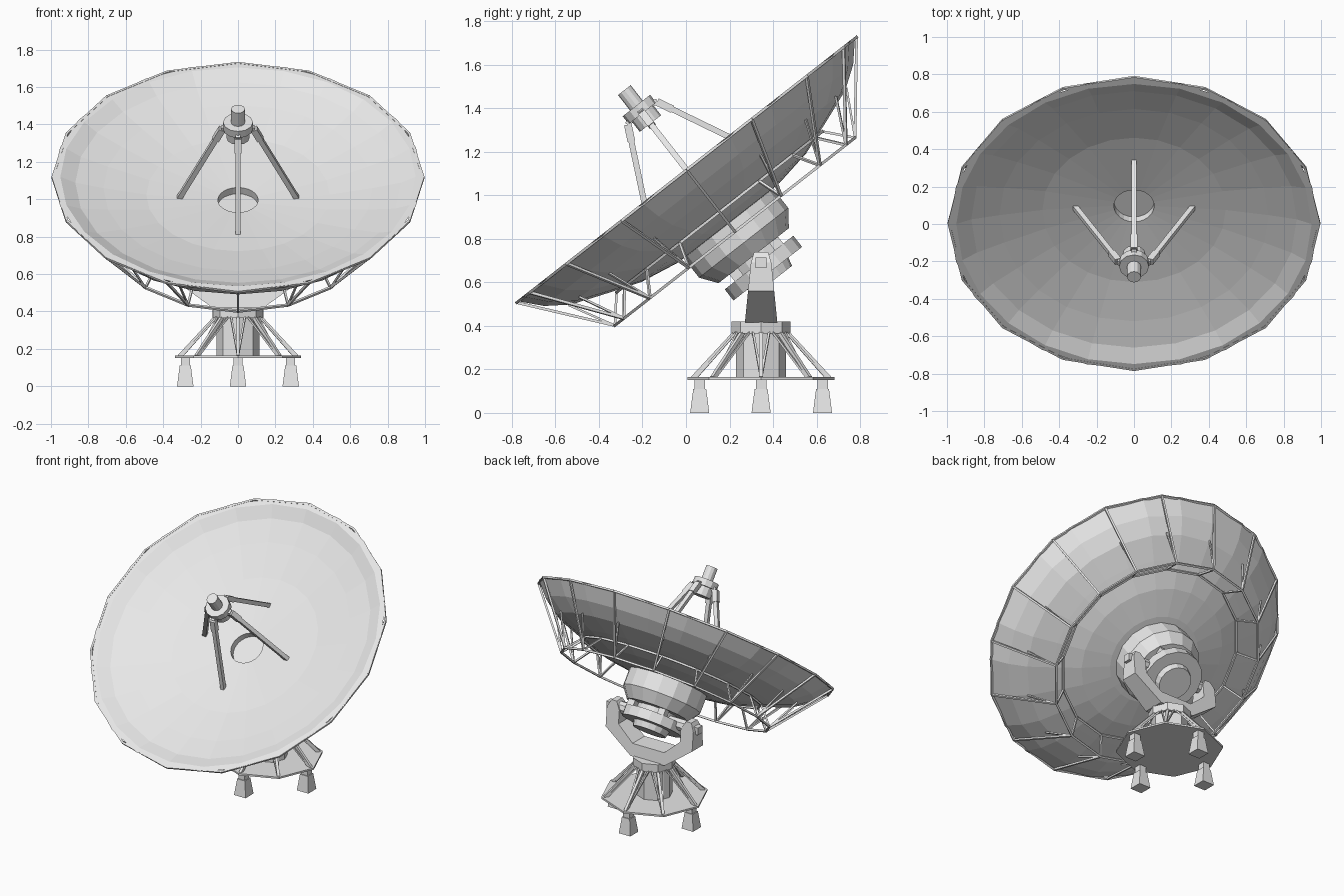
import bpy, bmesh
from math import sin, cos, pi, radians
from mathutils import Matrix, Vector

if "Cube" in bpy.data.objects:
    bpy.data.objects.remove(bpy.data.objects["Cube"])

paint = bpy.data.materials.new("light_grey")
paint.use_nodes = True
GREY = (0.8, 0.8, 0.8, 1)
paint.diffuse_color = GREY
paint.node_tree.nodes["Principled BSDF"].inputs["Base Color"].default_value = GREY

# Frames: tilted dish (z along its axis) and upright pedestal
DISH = Matrix.Translation((0, 0, 1.12)) @ Matrix.Rotation(radians(38), 4, 'X')
BASE = Matrix.Translation((0, 0.345, 0))


def finish(name, bm, frame):
    bmesh.ops.recalc_face_normals(bm, faces=bm.faces)
    bm.transform(frame)
    mesh = bpy.data.meshes.new(name)
    bm.to_mesh(mesh)
    bm.free()
    mesh.materials.append(paint)
    obj = bpy.data.objects.new(name, mesh)
    bpy.context.collection.objects.link(obj)
    return obj


def polar(r, turn, z):
    """Point at a fraction of a full turn around the frame's axis."""
    return Vector((r * cos(2 * pi * turn), r * sin(2 * pi * turn), z))


def lathe(name, profile, sides, frame):
    """Revolve an (r, z) profile that starts and ends on the axis."""
    bm = bmesh.new()
    verts = [bm.verts.new((r, 0, z)) for r, z in profile]
    edges = [bm.edges.new(pair) for pair in zip(verts, verts[1:])]
    bmesh.ops.spin(bm, geom=verts + edges, cent=(0, 0, 0), axis=(0, 0, 1),
                   angle=2 * pi, steps=sides, use_merge=True)
    bmesh.ops.remove_doubles(bm, verts=bm.verts, dist=0.0005)
    return finish(name, bm, frame)


def bar(bm, a, b, radius, sides=4):
    a, b = Vector(a), Vector(b)
    d = b - a
    place = (Matrix.Translation((a + b) / 2) @ d.to_track_quat('Z', 'Y').to_matrix().to_4x4()
             @ Matrix.Rotation(pi / 4, 4, 'Z'))
    bmesh.ops.create_cone(bm, cap_ends=True, segments=sides, radius1=radius,
                          radius2=radius, depth=d.length, matrix=place)


# Reflector: shallow bowl in front, deeper shell behind, recess in the middle
lathe("reflector", [(0, -0.2), (0.108, -0.2), (0.108, -0.157), (0.49, -0.122),
                    (0.72, -0.077), (0.87, -0.04), (0.95, 0), (0.985, 0),
                    (0.9, -0.095), (0.8, -0.165), (0.65, -0.222), (0.48, -0.283),
                    (0.3, -0.315), (0, -0.33)], 24, DISH)

# Backing truss: rim hoop, rear hoop, inner hoop and their ribs
bm = bmesh.new()
RIBS = 16
for i in range(RIBS):
    t, n = i / RIBS, (i + 1) / RIBS
    rim, rear, inner = (0.99, -0.005), (0.7, -0.365), (0.6, -0.25)
    for r, z in (rim, rear, inner):
        bar(bm, polar(r, t, z), polar(r, n, z), 0.009)
    bar(bm, polar(rim[0], t, rim[1]), polar(rear[0], t, rear[1]), 0.009)
    bar(bm, polar(rear[0], t, rear[1]), polar(inner[0], t, inner[1]), 0.008)
    bar(bm, polar(rear[0], t, rear[1]), polar(0.81, t, -0.16), 0.007)
finish("backing_truss", bm, DISH)

# Rear hub drum, neck and bearing disc
lathe("rear_hub", [(0, -0.28), (0.26, -0.28), (0.26, -0.43), (0.205, -0.505),
                   (0.13, -0.505), (0.13, -0.545), (0.2, -0.545), (0.2, -0.61),
                   (0.12, -0.61), (0.11, -0.65), (0, -0.65)], 16, DISH)
bm = bmesh.new()
for i in range(4):
    bar(bm, polar(0.165, i / 4 + 0.125, -0.49), polar(0.165, i / 4 + 0.125, -0.56), 0.035)
finish("hub_blocks", bm, DISH)

# Feed receiver and its four legs
lathe("feed_receiver", [(0, 0.265), (0.062, 0.265), (0.062, 0.325), (0.08, 0.325),
                        (0.08, 0.37), (0.037, 0.37), (0.037, 0.46), (0, 0.46)], 12, DISH)
bm = bmesh.new()
for i in range(4):
    foot, top = polar(0.315, i / 4, -0.145), polar(0.085, i / 4, 0.325)
    bar(bm, foot, top, 0.019)
    bar(bm, foot.lerp(top, 0.85), top, 0.025)
    bar(bm, top, polar(0.05, i / 4, 0.34), 0.02)
finish("feed_legs", bm, DISH)

# Yoke: U-shaped plate, thicker towards the bottom
half = [(0.13, 0.415), (0.33, 0.56), (0.33, 0.69), (0.305, 0.74), (0.265, 0.74),
        (0.235, 0.69), (0.235, 0.6), (0.12, 0.5)]
outline = half + [(-x, z) for x, z in reversed(half)]
bm = bmesh.new()
loops = []
for side in (-1, 1):
    loops.append([bm.verts.new((x, side * (0.073 - 0.1 * (z - 0.43)
                                           - (0.01 if z > 0.7 else 0)), z))
                  for x, z in outline])
    bm.faces.new(loops[-1])
for i in range(len(outline)):
    j = (i + 1) % len(outline)
    bm.faces.new((loops[0][i], loops[0][j], loops[1][j], loops[1][i]))
finish("yoke", bm, BASE)

# Trunnions joining the yoke arms to the hub
bm = bmesh.new()
for s in (-1, 1):
    bar(bm, (s * 0.1, 0, 0.69), (s * 0.27, 0, 0.69), 0.04, 8)
    bar(bm, (s * 0.3, 0, 0.69), (s * 0.35, 0, 0.69), 0.035)
finish("trunnions", bm, BASE)

# Pedestal column with collar, and the octagonal platform
lathe("pedestal_column", [(0, 0.16), (0.115, 0.16), (0.115, 0.365), (0.135, 0.365),
                          (0.135, 0.42), (0, 0.42)], 8, BASE)
lathe("platform", [(0, 0.152), (0.337, 0.152), (0.337, 0.164), (0, 0.164)], 8, BASE)

# Platform braces
bm = bmesh.new()
for i in range(8):
    t = i / 8
    bar(bm, polar(0.315, t, 0.16), polar(0.12, t, 0.37), 0.013)
    for s in (-1, 1):
        bar(bm, polar(0.3, t, 0.16), polar(0.12, t + s * 0.05, 0.37), 0.007)
finish("platform_braces", bm, BASE)

# Four tapered feet with short stubs
bm = bmesh.new()
for i in range(4):
    spot = Matrix.Translation(polar(0.282, i / 4, 0))
    for r1, r2, low, high in ((0.062, 0.042, 0, 0.11), (0.034, 0.034, 0.11, 0.155)):
        bmesh.ops.create_cone(bm, cap_ends=True, segments=4, radius1=r1, radius2=r2,
                              depth=high - low,
                              matrix=spot @ Matrix.Translation((0, 0, (low + high) / 2))
                              @ Matrix.Rotation(pi / 4, 4, 'Z'))
finish("feet", bm, BASE)
